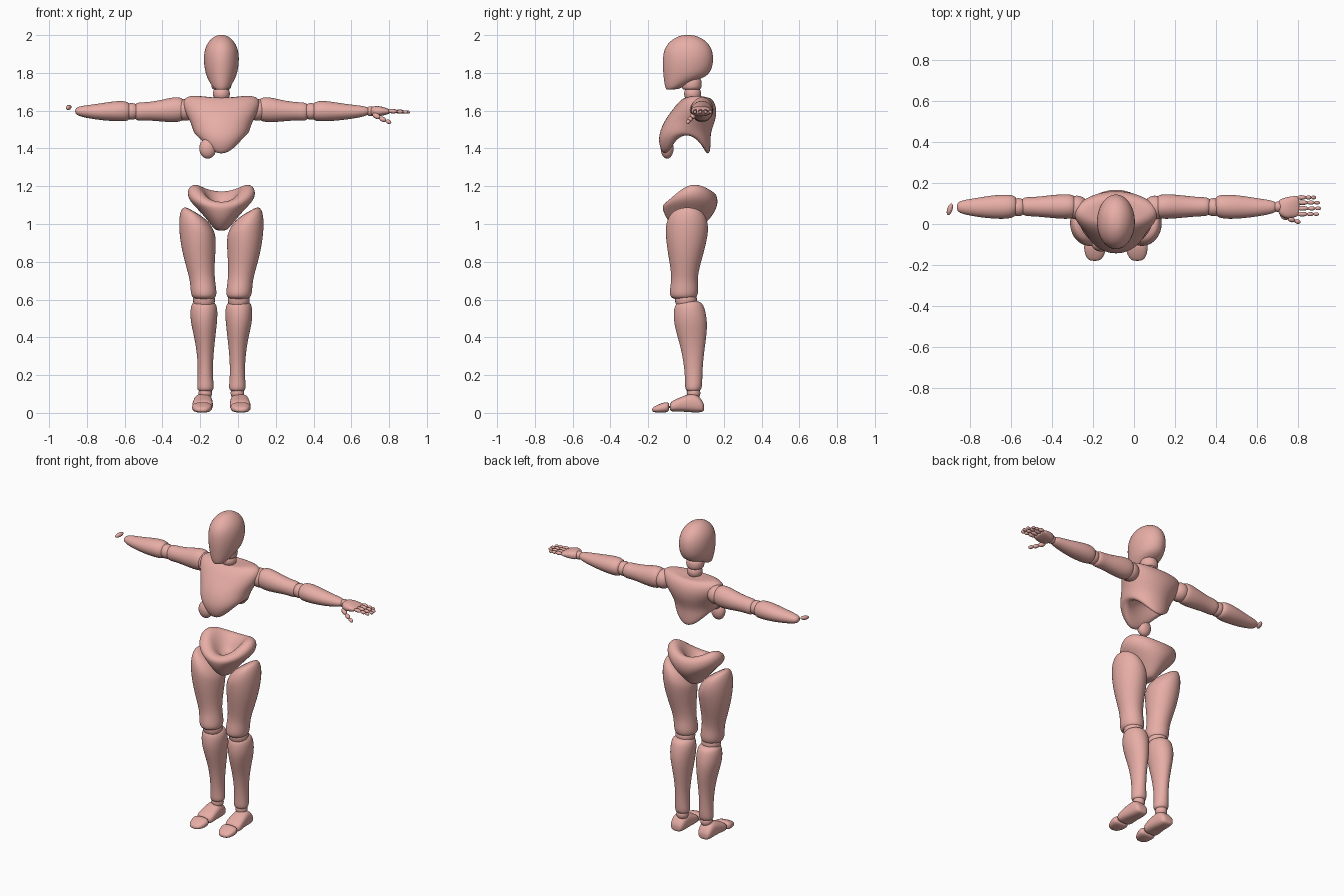
import bpy, bmesh, math
from mathutils import Vector

CX = -0.088          # the body's own mirror plane
SIDES = 16
GROW = 1.025         # makes up for subdivision shrinkage

skin = bpy.data.materials.new("salmon")
skin.diffuse_color = (0.80, 0.42, 0.38, 1)


def finish(name, bm, levels):
    bmesh.ops.recalc_face_normals(bm, faces=bm.faces)
    me = bpy.data.meshes.new(name)
    bm.to_mesh(me)
    bm.free()
    me.materials.append(skin)
    for p in me.polygons:
        p.use_smooth = True
    ob = bpy.data.objects.new(name, me)
    bpy.context.collection.objects.link(ob)
    if levels:
        ob.modifiers.new("smooth", 'SUBSURF').levels = levels
        ob.modifiers["smooth"].render_levels = levels
    return ob


def loft(name, rings, axis='z', side=1, sq=1.0, levels=2):
    """Ring: w, u0, u1, v0, v1, [arch, tilt in v, slope in u]; closed at both ends."""
    bm = bmesh.new()
    loops = []
    for r in rings:
        w, u0, u1, v0, v1, arch, tilt, slope = (tuple(r) + (0, 0, 0))[:8]
        loop = []
        for i in range(SIDES):
            a = 2 * math.pi * i / SIDES
            c, s = math.cos(a), math.sin(a)
            pc = math.copysign(abs(c) ** sq, c)
            ps = math.copysign(abs(s) ** sq, s)
            u = (u0 + u1) / 2 + GROW * (u1 - u0) / 2 * pc
            v = (v0 + v1) / 2 + GROW * (v1 - v0) / 2 * ps
            h = w + arch * c * c + tilt * s + slope * c
            x, y, z = {'z': (u, v, h), 'x': (h, v, u), 'y': (u, h, v)}[axis]
            loop.append(bm.verts.new((CX + side * x, y, z)))
        loops.append(loop)
    for a, b in zip(loops, loops[1:]):
        for i in range(SIDES):
            j = (i + 1) % SIDES
            bm.faces.new((a[i], a[j], b[j], b[i]))
    bm.faces.new(loops[0])
    bm.faces.new(loops[-1])
    return finish(name, bm, levels)


def ball(name, x, y, z, rx, ry=None, rz=None, side=1):
    bm = bmesh.new()
    bmesh.ops.create_uvsphere(bm, u_segments=24, v_segments=16, radius=1)
    for v in bm.verts:
        v.co = (CX + side * x + v.co.x * rx, y + v.co.y * (ry or rx), z + v.co.z * (rz or rx))
    return finish(name, bm, 0)


def bone(name, a, b, r):
    """Short rounded finger segment from a to b."""
    a, b = Vector(a), Vector(b)
    bm = bmesh.new()
    bmesh.ops.create_uvsphere(bm, u_segments=12, v_segments=8, radius=1)
    q = (b - a).to_track_quat('Z', 'Y')
    for v in bm.verts:
        p = Vector((v.co.x * r, v.co.y * r, v.co.z * (b - a).length * 0.54))
        v.co = (a + b) / 2 + q @ p
    return finish(name, bm, 0)


# Head and neck
loft("head", [
    (1.712, -.022, .022, -.095, -.045), (1.717, -.040, .040, -.105, -.020, 0, .008),
    (1.75, -.062, .062, -.114, .060, 0, .012), (1.785, -.080, .080, -.119, .117),
    (1.83, -.090, .090, -.123, .140), (1.88, -.094, .094, -.123, .146),
    (1.93, -.087, .087, -.114, .136), (1.968, -.067, .067, -.085, .108),
    (1.993, -.038, .038, -.045, .065), (2.001, -.014, .014, -.010, .030)])
loft("upper_neck", [
    (1.71, -.035, .035, -.01, .065), (1.715, -.052, .052, -.022, .082),
    (1.75, -.055, .055, -.022, .085), (1.78, -.045, .045, -.015, .075)])
ball("neck_joint", 0, .035, 1.69, .045)

# Chest shell: saddle top, arched lower rim and a hollow underside
loft("chest", [
    (1.665, -.06, .06, .01, .09, .005), (1.672, -.165, .165, -.005, .125, .014),
    (1.645, -.208, .208, -.040, .152, .012), (1.60, -.198, .198, -.075, .163),
    (1.545, -.165, .165, -.115, .155), (1.485, -.152, .152, -.140, .130, .02),
    (1.43, -.143, .143, -.146, .130, .05), (1.375, -.128, .128, -.128, .128, .10),
    (1.362, -.112, .112, -.105, .112, .11), (1.40, -.10, .10, -.075, .090, .08),
    (1.47, -.07, .07, -.045, .065, .03), (1.51, -.03, .03, -.02, .03)])
# Leftover belly lobe on one side of the rib cage
ball("belly_lobe", -.072, -.10, 1.40, .045, .034, .054)

# Pelvis bowl with raised hip wings
loft("pelvis", [
    (.965, -.022, .022, -.03, .05), (.975, -.040, .040, -.055, .075),
    (1.02, -.080, .080, -.100, .120, .01), (1.07, -.135, .135, -.122, .158, .02),
    (1.105, -.178, .178, -.125, .170, .03, .012), (1.135, -.180, .180, -.112, .160, .055, .025),
    (1.145, -.145, .145, -.085, .130, .07, .03), (1.135, -.105, .105, -.06, .095, .06, .025),
    (1.10, -.065, .065, -.03, .06, .03, .01), (1.085, -.03, .03, -.01, .04)])

for label, s in (("left", 1), ("right", -1)):
    # Legs
    loft(label + "_thigh", [
        (1.058, .09, .17, -.045, .060, 0, 0, .025), (1.045, .055, .205, -.085, .100, 0, 0, .05),
        (1.00, .034, .222, -.106, .117, 0, 0, .052), (.95, .030, .225, -.108, .117, 0, 0, .03),
        (.87, .030, .212, -.100, .100), (.76, .038, .182, -.080, .068),
        (.70, .034, .166, -.077, .060), (.65, .026, .163, -.086, .066),
        (.615, .026, .158, -.085, .060), (.60, .05, .135, -.06, .04)], side=s)
    ball(label + "_knee_joint", .092, 0, .598, .058, side=s)
    loft(label + "_shin", [
        (.595, .06, .13, -.015, .05), (.585, .032, .155, -.052, .085),
        (.55, .020, .164, -.064, .100), (.49, .022, .164, -.066, .112),
        (.42, .030, .148, -.050, .110), (.34, .039, .132, -.026, .098),
        (.25, .046, .124, -.010, .088), (.17, .044, .126, -.004, .086),
        (.125, .038, .130, -.006, .084), (.112, .055, .115, .01, .065)], side=s)
    ball(label + "_ankle_joint", .085, .04, .105, .036, side=s)
    loft(label + "_foot", [
        (.096, .075, .12, .015, .04), (.089, .058, .137, .005, .062),
        (.06, .050, .144, .002, .098), (.02, .047, .146, .004, .103),
        (-.03, .045, .152, .008, .082), (-.075, .045, .156, .006, .064),
        (-.087, .07, .135, .015, .045)], 'y', s, .75)
    loft(label + "_toes", [
        (-.088, .07, .135, .015, .045), (-.097, .047, .157, .003, .060),
        (-.135, .050, .153, .001, .050), (-.168, .066, .142, .003, .034),
        (-.180, .085, .122, .008, .024)], 'y', s, .75)
    # Arms
    ball(label + "_shoulder_joint", .19, .08, 1.605, .058, side=s)
    loft(label + "_upper_arm", [
        (.195, 1.575, 1.635, .05, .11), (.20, 1.545, 1.668, .027, .143),
        (.25, 1.537, 1.674, .024, .146), (.32, 1.543, 1.655, .030, .140),
        (.40, 1.550, 1.643, .038, .130), (.45, 1.543, 1.645, .038, .132),
        (.463, 1.57, 1.62, .06, .11)], 'x', s)
    ball(label + "_elbow_joint", .475, .082, 1.596, .044, side=s)
    end = .785 if s > 0 else .775
    loft(label + "_forearm", [
        (.48, 1.57, 1.62, .06, .11), (.488, 1.546, 1.645, .035, .138),
        (.53, 1.543, 1.654, .024, .144), (.60, 1.546, 1.645, .026, .140),
        (.68, 1.555, 1.632, .035, .126), (end - .02, 1.570, 1.624, .050, .115),
        (end, 1.585, 1.61, .065, .10)], 'x', s)

# The one complete hand
ball("left_wrist_joint", .79, .084, 1.597, .026)
loft("left_palm", [
    (.790, 1.585, 1.61, .06, .105), (.797, 1.570, 1.622, .042, .120),
    (.83, 1.570, 1.626, .024, .130), (.865, 1.576, 1.617, .032, .136),
    (.888, 1.583, 1.608, .038, .136), (.893, 1.589, 1.603, .06, .12)], 'x', 1, .8)
for n, (y, tip) in enumerate([(.048, .900), (.076, .910), (.104, .905), (.129, .885)]):
    cuts = [.796 + (tip - .796) * t for t in (0, .45, .75, 1)]
    for k in range(3):
        bone(f"left_finger_{n}_{k}", (cuts[k], y, 1.598 - .002 * k),
             (cuts[k + 1], y, 1.596 - .002 * k), .0115 - .0012 * k)
thumb = [(.715, .045, 1.582), (.75, .028, 1.562), (.782, .016, 1.547), (.81, .008, 1.536)]
for k in range(3):
    bone(f"left_thumb_{k}", thumb[k], thumb[k + 1], .015 - .002 * k)

# Small remaining piece of the other hand
bone("right_hand_piece", (-.905, .045, 1.612), (-.888, .098, 1.622), .013)
